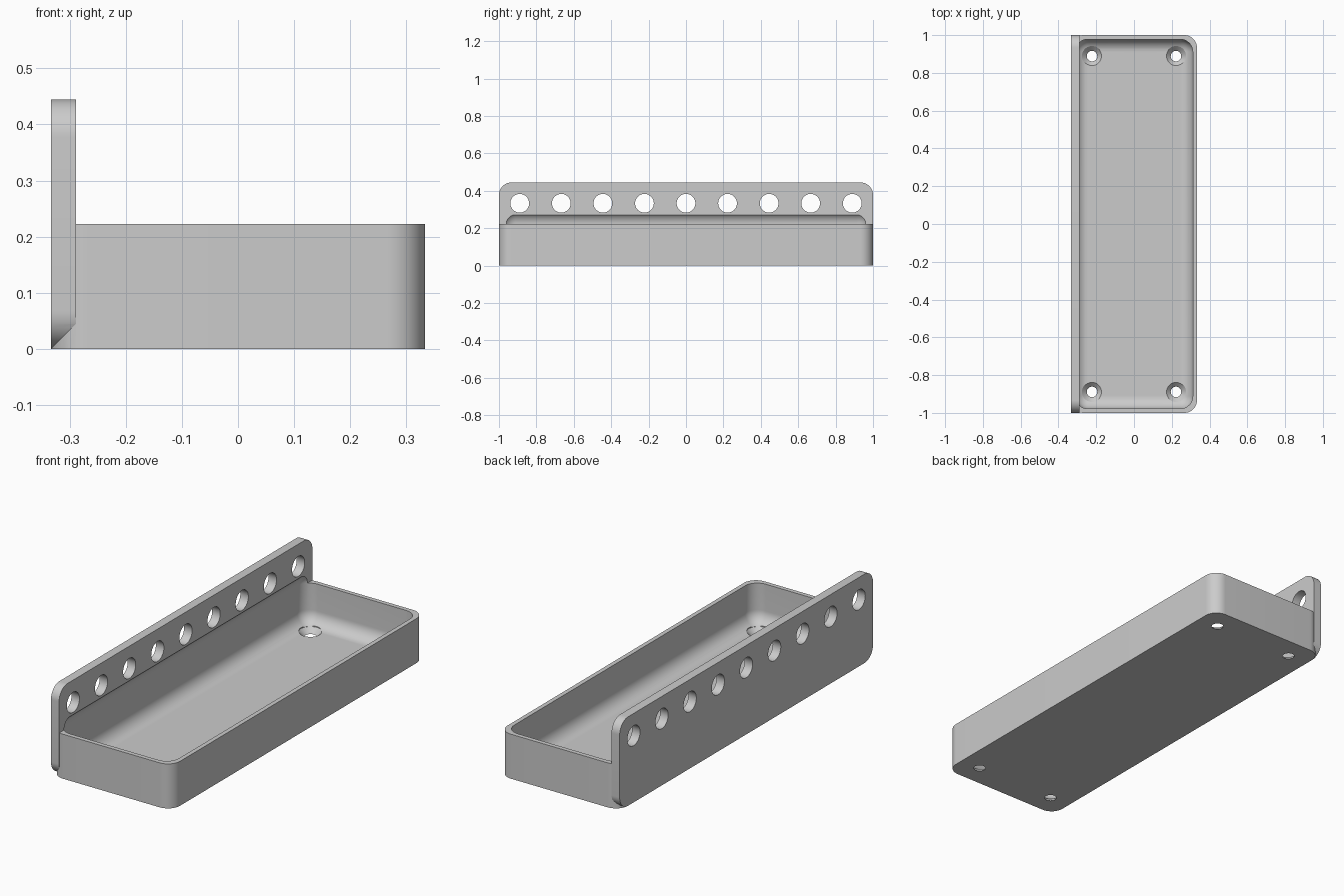
import bpy, bmesh
from math import pi, radians
from mathutils import Matrix

cube = bpy.data.objects.get("Cube")
if cube:
    bpy.data.objects.remove(cube, do_unlink=True)

U = 1 / 45          # design unit
ROUND = 3 * U       # shared corner radius

grey = bpy.data.materials.new("plain grey")
grey.use_nodes = True
COLOUR = (0.6, 0.6, 0.6, 1)
grey.diffuse_color = COLOUR
for node in grey.node_tree.nodes:
    if node.type == 'BSDF_PRINCIPLED':
        node.inputs["Base Color"].default_value = COLOUR


def finish(name, bm):
    bmesh.ops.recalc_face_normals(bm, faces=bm.faces)
    mesh = bpy.data.meshes.new(name)
    bm.to_mesh(mesh)
    bm.free()
    mesh.materials.append(grey)
    obj = bpy.data.objects.new(name, mesh)
    bpy.context.collection.objects.link(obj)
    return obj


def rounded_box(name, low, high, axis=None):
    """Box with edges along one axis rounded, or every edge if axis is None."""
    bm = bmesh.new()
    bmesh.ops.create_cube(bm, size=1)
    for v in bm.verts:
        for i in range(3):
            v.co[i] = (high[i] if v.co[i] > 0 else low[i]) * U
    edges = [e for e in bm.edges if axis is None
             or abs(e.verts[0].co[axis] - e.verts[1].co[axis]) > 1e-4]
    bmesh.ops.bevel(bm, geom=edges, offset=ROUND, offset_type='OFFSET',
                    segments=14, profile=0.5, affect='EDGES')
    return finish(name, bm)


def combine(target, tool, operation):
    mod = target.modifiers.new(operation.lower(), 'BOOLEAN')
    mod.operation = operation
    mod.solver = 'EXACT'
    mod.object = tool
    bpy.context.view_layer.objects.active = target
    bpy.ops.object.modifier_apply(modifier=mod.name)
    bpy.data.objects.remove(tool, do_unlink=True)


# Tray body joined to the tall back plate
tray = rounded_box("tray_with_hole_rail", (-15, -45, 0), (15, 45, 10), axis=2)
plate = rounded_box("back_plate", (-15, -45, 0), (-13, 45, 20), axis=0)
combine(tray, plate, 'UNION')

# Hollow with soft edges, reaching slightly into the plate
hollow = rounded_box("hollow_cutter", (-14, -44, 1), (14, 44, 13))
combine(tray, hollow, 'DIFFERENCE')

# Row of nine round holes through the plate
bm = bmesh.new()
for i in range(-4, 5):
    place = Matrix.Translation((-14 * U, i * 10 * U, 15 * U)) @ Matrix.Rotation(pi / 2, 4, 'Y')
    bmesh.ops.create_cone(bm, cap_ends=True, segments=48, radius1=2.25 * U,
                          radius2=2.25 * U, depth=4 * U, matrix=place)
combine(tray, finish("rail_hole_cutter", bm), 'DIFFERENCE')

# Four countersunk screw holes in the floor, turned from one profile
bm = bmesh.new()
profile = [(0, -1), (1.25, -1), (1.25, 0), (2.4, 1.15), (2.4, 3), (0, 3)]
for x in (-10, 10):
    for y in (-40, 40):
        verts = [bm.verts.new((r * U, 0, z * U)) for r, z in profile]
        edges = [bm.edges.new(pair) for pair in zip(verts, verts[1:])]
        turned = bmesh.ops.spin(bm, geom=verts + edges, cent=(0, 0, 0),
                                axis=(0, 0, 1), angle=2 * pi, steps=48)
        fresh = [v for v in bm.verts if not v.tag]
        bmesh.ops.remove_doubles(bm, verts=fresh, dist=1e-5)
        fresh = [v for v in bm.verts if not v.tag]
        bmesh.ops.translate(bm, verts=fresh, vec=(x * U, y * U, 0))
        for v in fresh:
            v.tag = True
combine(tray, finish("screw_hole_cutter", bm), 'DIFFERENCE')

# Smooth the fillets, keep the rims crisp
bpy.ops.object.select_all(action='DESELECT')
tray.select_set(True)
bpy.context.view_layer.objects.active = tray
bpy.ops.object.shade_smooth_by_angle(angle=radians(25))
